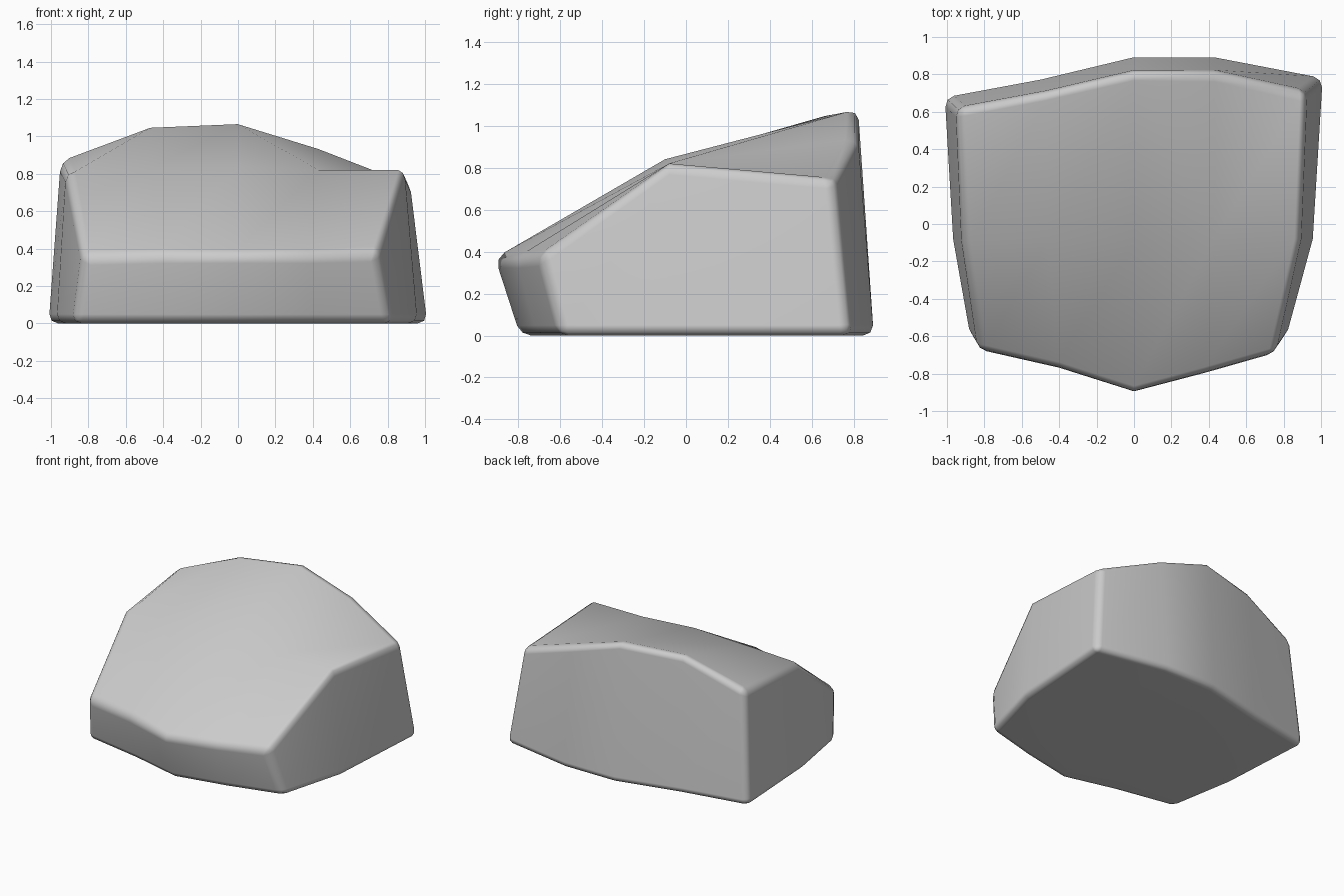
import bpy, bmesh

if "Cube" in bpy.data.objects:
    bpy.data.objects.remove(bpy.data.objects["Cube"])

# Boulder cage: rows run front, middle, back; five columns run left to right
top_rows = [
    [(-.83, -.68, .36), (-.40, -.78, .37), (0, -.91, .37), (.37, -.81, .37), (.75, -.70, .38)],
    [(-.92, -.09, .81), (-.46, -.09, .83), (0, -.10, .84), (.43, -.08, .82), (.89, -.08, .82)],
    [(-.95, .62, .87), (-.47, .71, 1.06), (0, .82, 1.08), (.43, .82, .94), (.92, .71, .75)],
]
base_rows = [
    [(-.88, -.60), (-.40, -.69), (0, -.79), (.40, -.71), (.82, -.60)],
    [(-.97, -.08), (-.5, -.08), (0, -.08), (.45, -.08), (.96, -.08)],
    [(-1.015, .68), (-.5, .775), (0, .895), (.43, .895), (1.015, .785)],
]

bm = bmesh.new()
top = [[bm.verts.new(p) for p in row] for row in top_rows]
base = [[bm.verts.new((x, y, 0)) for x, y in row] for row in base_rows]

# Top surface, with folds meeting at the dent on the right
for r in range(2):
    for c in range(4):
        a, b, d, e = top[r][c], top[r][c + 1], top[r + 1][c + 1], top[r + 1][c]
        if r == 1 and c == 3:
            bm.faces.new((a, b, d))
            bm.faces.new((a, d, e))
        elif r == 1 and c == 2:
            bm.faces.new((a, b, e))
            bm.faces.new((b, d, e))
        else:
            bm.faces.new((a, b, d, e))
        bm.faces.new((base[r][c], base[r + 1][c], base[r + 1][c + 1], base[r][c + 1]))


# Side walls follow the outer loop of the grid
def rim(g):
    return g[0] + [g[1][4]] + g[2][::-1] + [g[1][0]]


t, b = rim(top), rim(base)
for i in range(len(t)):
    j = (i + 1) % len(t)
    bm.faces.new((b[i], b[j], t[j], t[i]))
bmesh.ops.recalc_face_normals(bm, faces=bm.faces)
for f in bm.faces:
    f.smooth = True

mesh = bpy.data.meshes.new("boulder")
bm.to_mesh(mesh)
bm.free()
boulder = bpy.data.objects.new("boulder", mesh)
bpy.context.collection.objects.link(boulder)

# Worn, rounded edges
bevel = boulder.modifiers.new("worn_edges", 'BEVEL')
bevel.width = 0.05
bevel.segments = 2
bevel.limit_method = 'ANGLE'
bevel.angle_limit = 0.78
normals = boulder.modifiers.new("face_normals", 'WEIGHTED_NORMAL')
normals.keep_sharp = True
